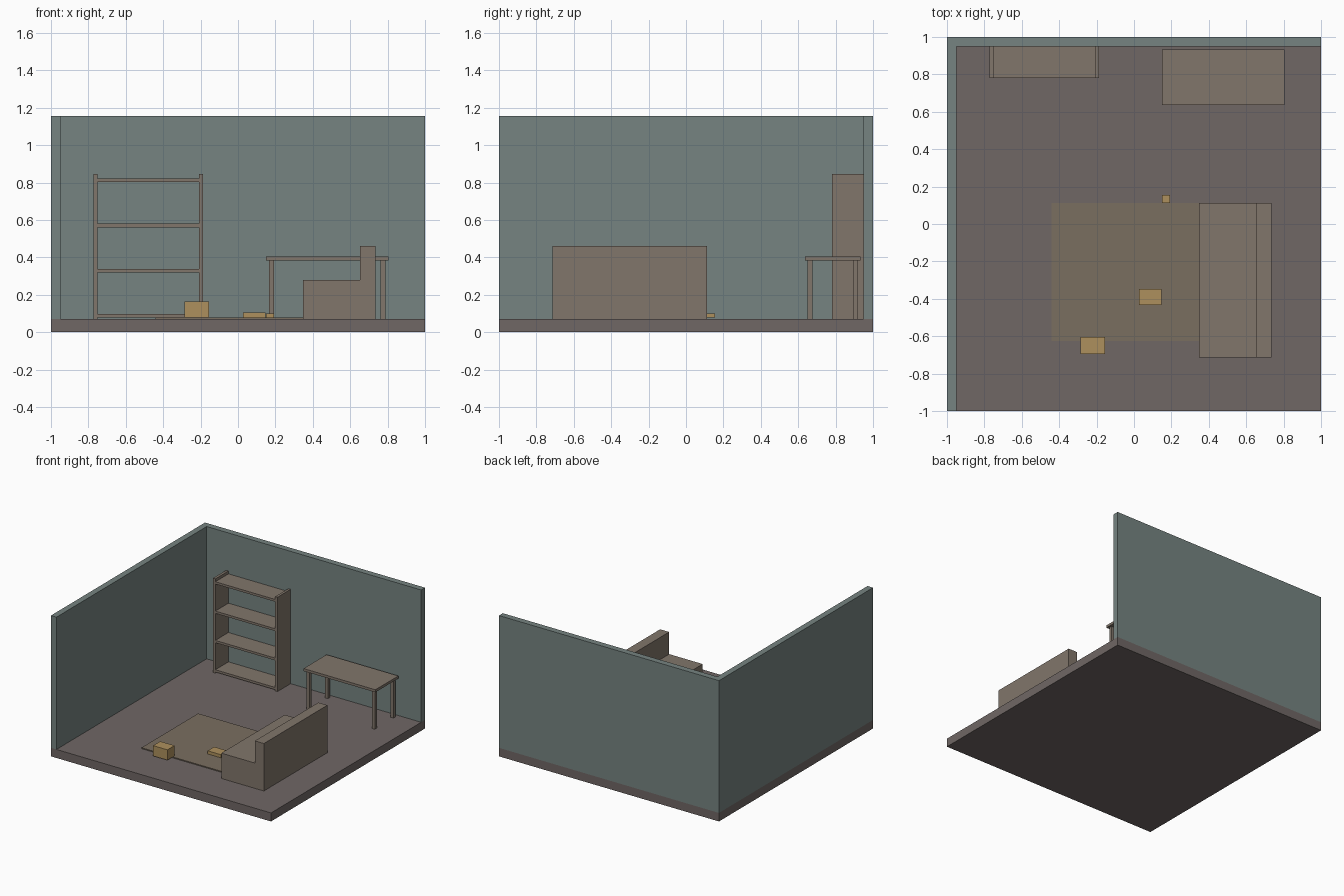
import bpy

if "Cube" in bpy.data.objects:
    bpy.data.objects.remove(bpy.data.objects["Cube"])


def material(name, color):
    mat = bpy.data.materials.new(name)
    mat.diffuse_color = (*color, 1)
    mat.use_nodes = True
    mat.node_tree.nodes["Principled BSDF"].inputs["Base Color"].default_value = mat.diffuse_color
    return mat


FLOOR = material("floor_brown", (0.16, 0.135, 0.13))
WALL = material("wall_green", (0.18, 0.23, 0.22))
WOOD = material("wood", (0.22, 0.18, 0.145))
RUG = material("rug_brown", (0.195, 0.156, 0.117))
YELLOW = material("yellow", (0.42, 0.28, 0.11))


def box(name, x, y, z, mat):
    """Axis-aligned box from (min, max) ranges."""
    bpy.ops.mesh.primitive_cube_add(size=1)
    ob = bpy.context.object
    ob.name = name
    ob.location = [(a + b) / 2 for a, b in (x, y, z)]
    ob.scale = [b - a for a, b in (x, y, z)]
    bpy.ops.object.transform_apply(location=False, rotation=False, scale=True)
    ob.data.materials.append(mat)
    return ob


G = 0.07    # floor surface
TOP = 1.157  # wall top
RUG_TOP = 0.078

# Room shell
box("floor", (-1, 1), (-1, 1), (0, G), FLOOR)
box("back_wall", (-1, 1), (0.95, 1), (G, TOP), WALL)
box("left_wall", (-1, -0.95), (-1, 0.95), (G, TOP), WALL)

# Open bookshelf against the back wall
for side, x in (("left", -0.773), ("right", -0.208)):
    box(f"bookshelf_{side}_side", (x, x + 0.021), (0.78, 0.95), (G, 0.845), WOOD)
for i in range(4):
    z = 0.079 + i * 0.241
    box(f"bookshelf_shelf_{i + 1}", (-0.752, -0.208), (0.78, 0.95), (z, z + 0.019), WOOD)

# Table with four legs
box("table_top", (0.151, 0.804), (0.635, 0.934), (0.384, 0.405), WOOD)
for x_name, x in (("left", 0.167), ("right", 0.762)):
    for y_name, y in (("front", 0.65), ("back", 0.892)):
        box(f"table_{y_name}_{x_name}_leg", (x, x + 0.026), (y, y + 0.026), (G, 0.384), WOOD)

# Sofa
box("sofa_seat", (0.348, 0.653), (-0.714, 0.111), (G, 0.278), WOOD)
box("sofa_back", (0.653, 0.735), (-0.714, 0.111), (G, 0.46), WOOD)

# Rug and small boxes
box("rug", (-0.44, 0.45), (-0.625, 0.111), (G, RUG_TOP), RUG)
box("large_block", (-0.285, -0.155), (-0.695, -0.603), (RUG_TOP, 0.163), YELLOW)
box("flat_block", (0.027, 0.147), (-0.433, -0.348), (RUG_TOP, 0.104), YELLOW)
box("small_block", (0.151, 0.193), (0.111, 0.154), (RUG_TOP, 0.099), YELLOW)
